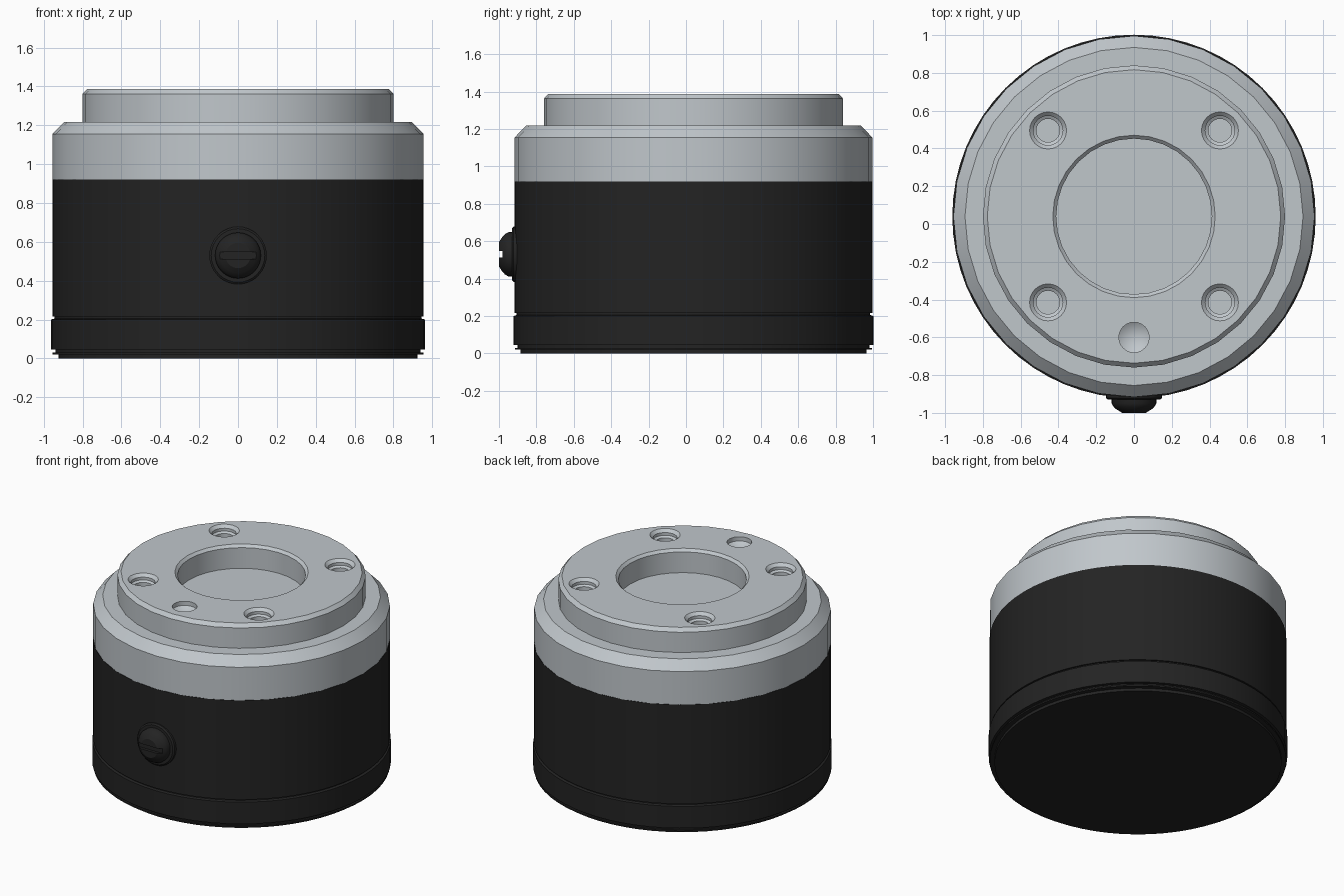
import bpy, bmesh, math
from mathutils import Matrix, Vector

cube = bpy.data.objects.get("Cube")
if cube:
    bpy.data.objects.remove(cube, do_unlink=True)

CY = 0.04  # the body axis sits slightly back, the front knob makes up the rest


def material(name, rgb):
    m = bpy.data.materials.new(name)
    m.use_nodes = True
    m.diffuse_color = (*rgb, 1)
    bsdf = m.node_tree.nodes["Principled BSDF"]
    bsdf.inputs["Base Color"].default_value = (*rgb, 1)
    bsdf.inputs["Roughness"].default_value = 0.5
    return m


silver = material("silver_metal", (0.53, 0.57, 0.60))
black = material("black_coating", (0.017, 0.017, 0.017))


def lathe(name, profile, mat, segments, matrix):
    """Revolve (radius, height) points around z; end points close as caps."""
    bm = bmesh.new()
    rings = []
    for r, z in profile:
        if r == 0:
            rings.append([bm.verts.new((0, 0, z))] * segments)
        else:
            angles = [2 * math.pi * i / segments for i in range(segments)]
            rings.append([bm.verts.new((r * math.cos(a), r * math.sin(a), z)) for a in angles])
    for low, high in zip(rings, rings[1:]):
        for i in range(segments):
            j = (i + 1) % segments
            corners = list(dict.fromkeys((low[i], low[j], high[j], high[i])))
            bm.faces.new(corners)
    for ring in (rings[0], rings[-1]):
        if ring[0] is not ring[1]:
            bm.faces.new(ring)
    bmesh.ops.recalc_face_normals(bm, faces=bm.faces)
    bm.transform(matrix)
    mesh = bpy.data.meshes.new(name)
    bm.to_mesh(mesh)
    bm.free()
    mesh.materials.append(mat)
    obj = bpy.data.objects.new(name, mesh)
    bpy.context.scene.collection.objects.link(obj)
    return obj


def cut(obj, cutters):
    """Subtract each cutter, then discard it."""
    bpy.context.view_layer.objects.active = obj
    for cutter in cutters:
        mod = obj.modifiers.new("cut", "BOOLEAN")
        mod.operation = "DIFFERENCE"
        mod.solver = "EXACT"
        mod.object = cutter
        bpy.ops.object.modifier_apply(modifier=mod.name)
        bpy.data.objects.remove(cutter, do_unlink=True)


def smooth(obj):
    bpy.ops.object.select_all(action="DESELECT")
    obj.select_set(True)
    bpy.context.view_layer.objects.active = obj
    bpy.ops.object.shade_smooth_by_angle(angle=math.radians(30))


axis = Matrix.Translation((0, CY, 0))

# Black housing with stepped foot and groove
housing = lathe("housing", [
    (0.925, 0), (0.925, 0.02), (0.955, 0.02), (0.955, 0.03), (0.94, 0.03),
    (0.94, 0.045), (0.962, 0.045), (0.962, 0.20), (0.945, 0.205),
    (0.945, 0.215), (0.956, 0.215), (0.956, 0.92)], black, 64, axis)

# Silver collar with chamfered shoulder
collar = lathe("collar", [
    (0.956, 0.92), (0.956, 1.155), (0.895, 1.218)], silver, 32, axis)

# Raised flange with a wide shallow bore
flange = lathe("top_flange", [
    (0, 1.15), (0.80, 1.15), (0.80, 1.362), (0.777, 1.387), (0.43, 1.387),
    (0.412, 1.369), (0.412, 1.222), (0, 1.222)], silver, 32, axis)

# Four stepped bolt holes and one conical locating dimple
cutters = []
for sx in (-1, 1):
    for sy in (-1, 1):
        place = Matrix.Translation((sx * 0.455, CY + sy * 0.455, 1.387))
        cutters.append(lathe("bolt_cutter", [
            (0, -0.12), (0.062, -0.12), (0.062, -0.05), (0.078, -0.04),
            (0.078, -0.02), (0.098, 0), (0.098, 0.05)], silver, 24, place))
cutters.append(lathe("dimple_cutter", [
    (0, -0.08), (0.08, -0.03), (0.08, 0.05)], silver, 24,
    Matrix.Translation((0, -0.60, 1.387))))
cut(flange, cutters)

# Front plug: thin washer and domed, slotted head facing -y
facing = Matrix.Translation((0, -0.9, 0.53)) @ Matrix.Rotation(math.pi / 2, 4, "X")
washer = lathe("plug_washer", [(0.148, 0), (0.148, 0.022), (0.138, 0.03)],
               black, 32, facing)
head = lathe("plug_head", [
    (0.118, 0.01), (0.118, 0.05), (0.108, 0.068), (0.09, 0.084),
    (0.065, 0.10), (0, 0.10)], black, 32, facing)

# Screwdriver slot
bpy.ops.mesh.primitive_cube_add(size=1, location=Vector((0, -1.0, 0.53)))
slot = bpy.context.object
slot.scale = (0.4, 0.04, 0.036)
bpy.context.view_layer.update()
cut(head, [slot])

for part in (housing, collar, flange, washer, head):
    smooth(part)
